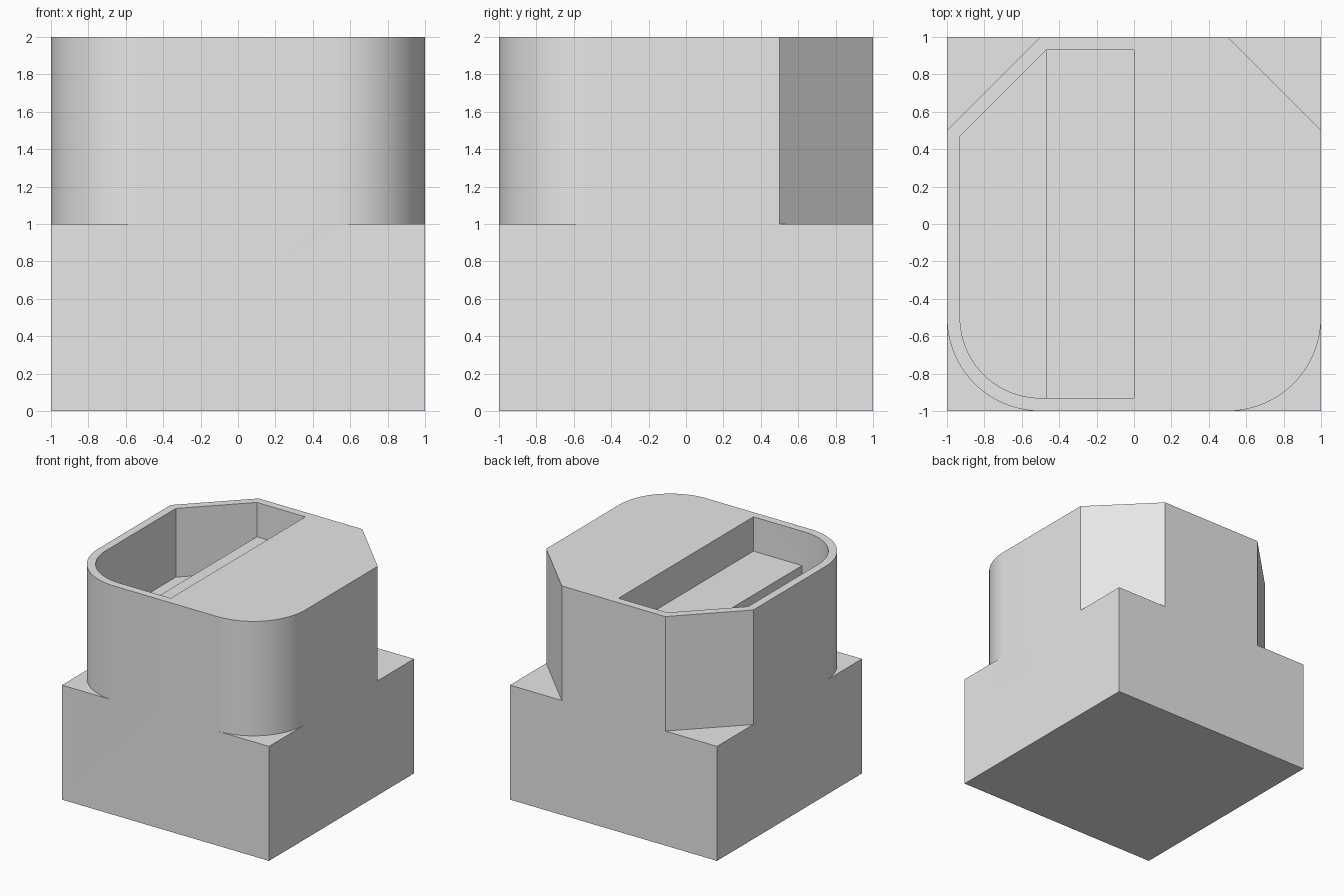
import bpy, bmesh
from math import cos, sin, pi, radians

cube = bpy.data.objects.get("Cube")
if cube:
    bpy.data.objects.remove(cube, do_unlink=True)

grey = bpy.data.materials.new("plain_grey")
grey.use_nodes = True
grey.diffuse_color = (0.8, 0.8, 0.8, 1)
grey.node_tree.nodes["Principled BSDF"].inputs["Base Color"].default_value = (0.8, 0.8, 0.8, 1)

HALF = 1.0      # half width of the block
CORNER = 0.5    # corner radius and chamfer size
WALL = 0.07     # wall round the pocket
INNER = HALF - WALL
STEP = -0.47    # edge between shelf and deep pocket
OVER = 1.1      # cutters reach past the block
STEPS = 24


def prism(name, outline, low, high):
    """Extrude a flat outline from low to high."""
    bm = bmesh.new()
    base = bm.faces.new([bm.verts.new((x, y, low)) for x, y in outline])
    grown = bmesh.ops.extrude_face_region(bm, geom=[base])["geom"]
    bmesh.ops.translate(bm, vec=(0, 0, high - low),
                        verts=[v for v in grown if isinstance(v, bmesh.types.BMVert)])
    bmesh.ops.recalc_face_normals(bm, faces=bm.faces)
    mesh = bpy.data.meshes.new(name)
    bm.to_mesh(mesh)
    bm.free()
    mesh.materials.append(grey)
    obj = bpy.data.objects.new(name, mesh)
    bpy.context.collection.objects.link(obj)
    return obj


def arc(radius):
    """Front corner arc on the -x side, from the side round to the front."""
    centre = CORNER - HALF
    return [(centre - radius * cos(a), centre - radius * sin(a))
            for a in (pi / 2 * i / STEPS for i in range(STEPS + 1))]


def cut(target, name, outline, low):
    """Cut a prism out of the target, down to the low level."""
    cutter = prism(name, outline, low, 2.2)
    cutter.hide_render = True
    mod = target.modifiers.new(name, 'BOOLEAN')
    mod.operation = 'DIFFERENCE'
    mod.solver = 'EXACT'
    mod.object = cutter
    bpy.ops.object.modifier_apply(modifier=mod.name)
    bpy.data.objects.remove(cutter, do_unlink=True)


# Solid block
block = prism("stepped_block", [(-HALF, -HALF), (HALF, -HALF), (HALF, HALF), (-HALF, HALF)], 0, 2)
bpy.ops.object.select_all(action='DESELECT')
bpy.context.view_layer.objects.active = block
block.select_set(True)

# Upper corners: rounded at the front, chamfered at the back
edge = HALF - CORNER
slant = edge - (OVER - HALF)
rounded = arc(CORNER) + [(-edge, -OVER), (-OVER, -OVER), (-OVER, -edge)]
chamfer = [(-OVER, slant), (-slant, OVER), (-OVER, OVER)]
for side in (1, -1):
    cut(block, "round_cutter", [(side * x, y) for x, y in rounded], 1)
    cut(block, "chamfer_cutter", [(side * x, y) for x, y in chamfer], 1)

# Deep half of the pocket, following the outer corners
deep = arc(CORNER - WALL) + [(STEP, -INNER), (STEP, INNER), (-INNER, -STEP)]
cut(block, "deep_cutter", deep, 1.4)

# Shallow shelf beside it
shelf = [(STEP, -INNER), (0, -INNER), (0, INNER), (STEP, INNER)]
cut(block, "shelf_cutter", shelf, 1.7)

# Merge leftover seams and shade
bm = bmesh.new()
bm.from_mesh(block.data)
bmesh.ops.remove_doubles(bm, verts=bm.verts, dist=0.0001)
bmesh.ops.dissolve_limit(bm, angle_limit=radians(0.3), verts=bm.verts, edges=bm.edges)
bm.to_mesh(block.data)
bm.free()
bpy.ops.object.shade_smooth_by_angle(angle=radians(30))
